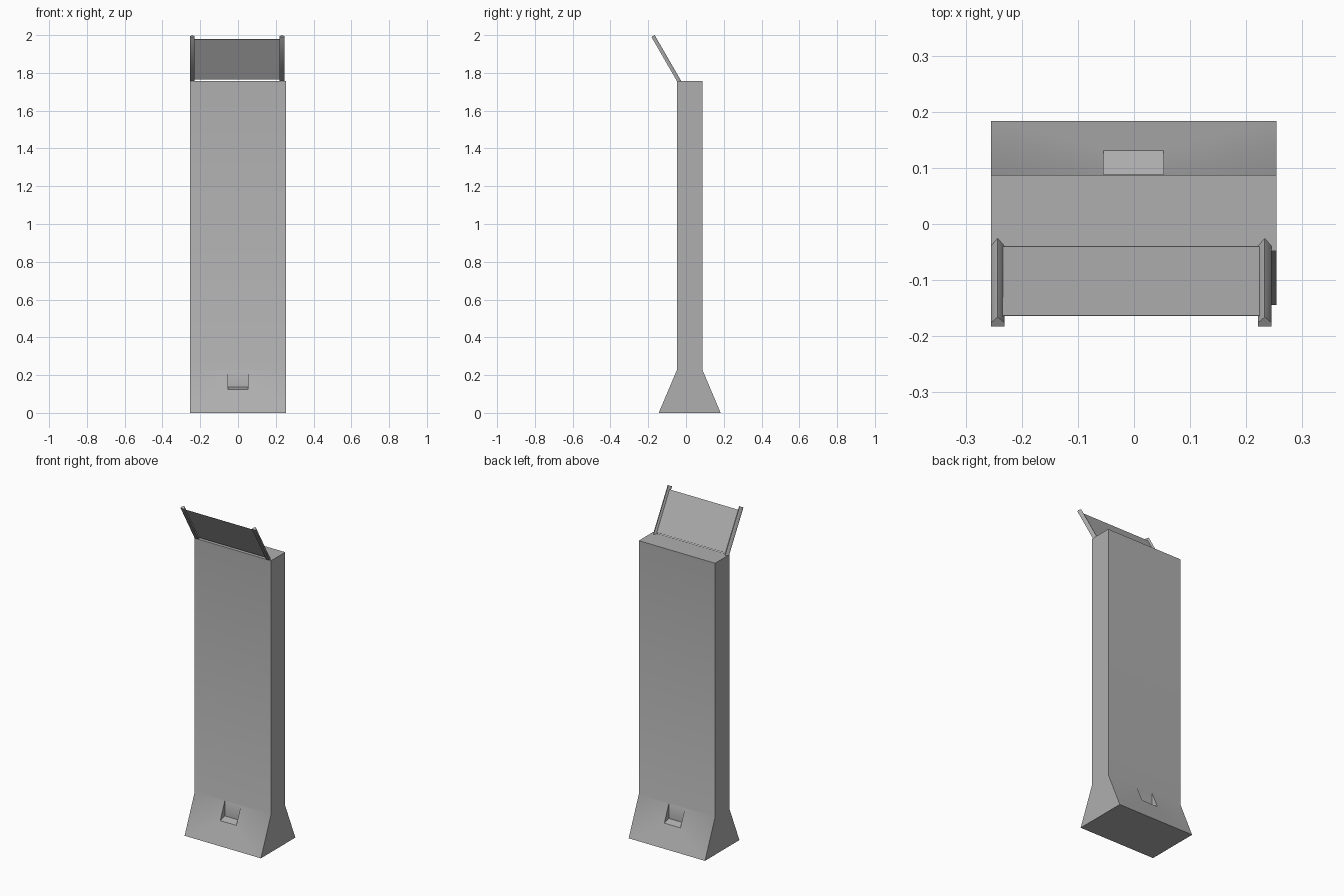
import bpy
from math import radians
from mathutils import Vector

if "Cube" in bpy.data.objects:
    bpy.data.objects.remove(bpy.data.objects["Cube"])

MID_Y = 0.0195      # symmetry plane of the pillar, front to back
TOP_Z = 1.757

grey = bpy.data.materials.new("dark_grey")
grey.diffuse_color = (0.43, 0.43, 0.43, 1)
grey.use_nodes = True
grey.node_tree.nodes["Principled BSDF"].inputs["Base Color"].default_value = grey.diffuse_color


def make(name, verts, faces):
    mesh = bpy.data.meshes.new(name)
    mesh.from_pydata(verts, [], faces)
    mesh.materials.append(grey)
    ob = bpy.data.objects.new(name, mesh)
    bpy.context.collection.objects.link(ob)
    bpy.context.view_layer.objects.active = ob
    ob.select_set(True)
    bpy.ops.object.mode_set(mode='EDIT')
    bpy.ops.mesh.select_all(action='SELECT')
    bpy.ops.mesh.normals_make_consistent(inside=False)
    bpy.ops.object.mode_set(mode='OBJECT')
    ob.select_set(False)
    return ob


def smooth(ob, degrees):
    ob.select_set(True)
    bpy.context.view_layer.objects.active = ob
    bpy.ops.object.shade_smooth_by_angle(angle=radians(degrees))
    ob.select_set(False)


def loft(name, a, b):
    """Closed solid between two matching outlines."""
    n = len(a)
    faces = [tuple(range(n)), tuple(range(n, 2 * n))]
    faces += [(i, (i + 1) % n, n + (i + 1) % n, n + i) for i in range(n)]
    return make(name, list(a) + list(b), faces)


def extrude_x(name, profile, x0, x1):
    return loft(name, [(x0, y, z) for y, z in profile],
                [(x1, y, z) for y, z in profile])


# Pillar with flared foot
half = [(0.164, 0), (0.0675, 0.228), (0.0675, TOP_Z)]
profile = [(MID_Y + d, z) for d, z in half]
profile += [(MID_Y - d, z) for d, z in reversed(half)]
body = extrude_x("pillar", profile, -0.255, 0.254)

# Pocket cut into the flare, front and back
pocket = [(0.0685, 0.137), (0.0685, 0.3), (0.19, 0.3), (0.19, 0.102)]
for side in (1, -1):
    cutter = extrude_x("pocket_cutter",
                       [(MID_Y + side * d, z) for d, z in pocket], -0.054, 0.053)
    cutter.hide_render = True
    mod = body.modifiers.new("pocket", 'BOOLEAN')
    mod.operation = 'DIFFERENCE'
    mod.solver = 'EXACT'
    mod.object = cutter
    bpy.context.view_layer.objects.active = body
    bpy.ops.object.modifier_apply(modifier=mod.name)
    bpy.data.objects.remove(cutter)
smooth(body, 30)

# Leaning rods: flat front, peaked back, feet cut level with the pillar top
axis = Vector((0, -0.5, 0.866))
back = Vector((0, 0.866, 0.5))
section = [(-0.012, 0), (0.012, 0), (0.012, 0.008), (0, 0.02), (-0.012, 0.008)]
for name, x in (("left_rod", -0.243), ("right_rod", 0.233)):
    top = [Vector((x + u, -0.183, 1.99)) + back * v for u, v in section]
    foot = [p + axis * ((TOP_Z - p.z) / axis.z) for p in top]
    smooth(loft(name, foot, top), 60)

# Thin leaning panel between the rods
extrude_x("panel", [(-0.041, 1.764), (-0.0405, 1.7643), (-0.1635, 1.9783), (-0.164, 1.978)],
          -0.236, 0.226)
